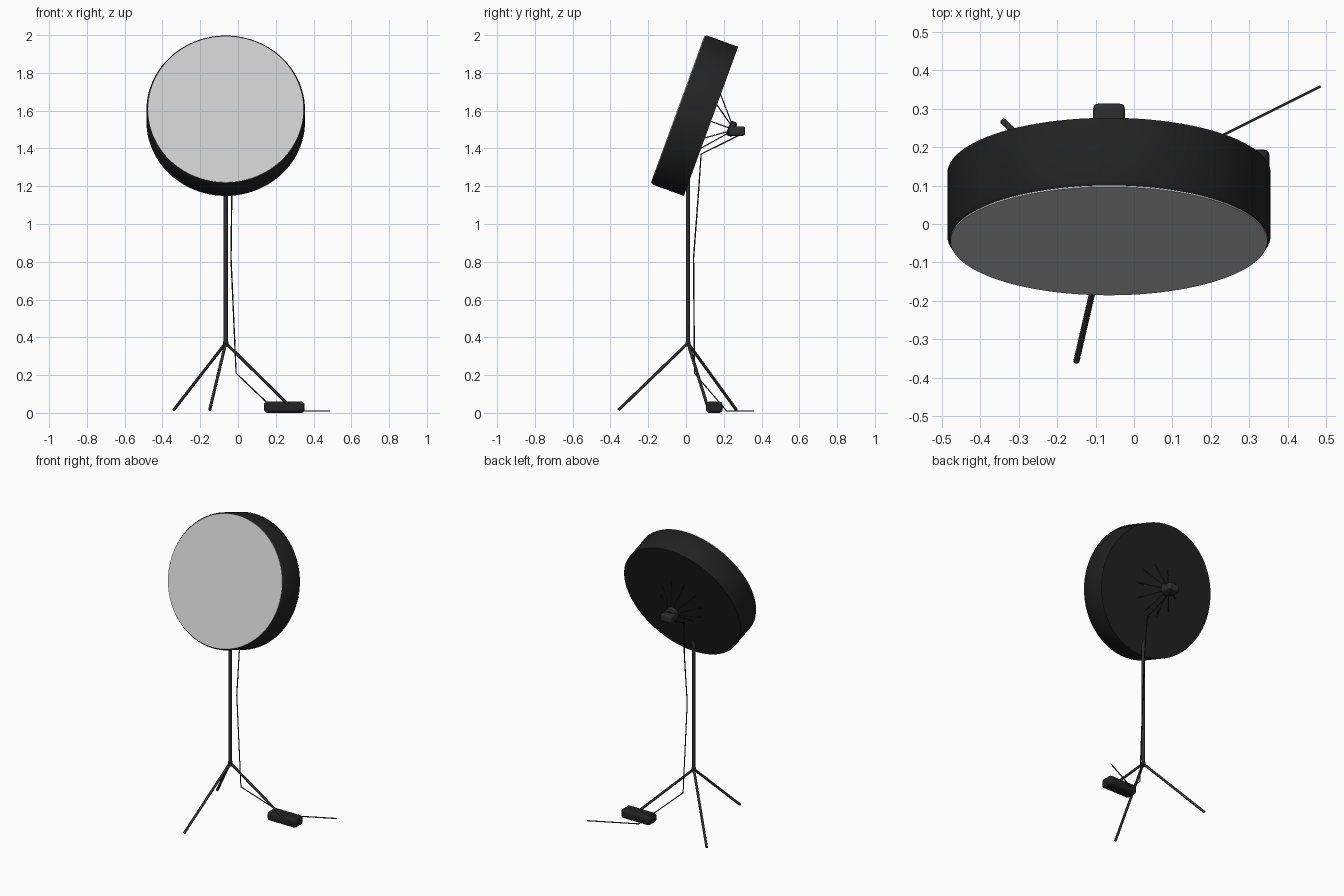
import bpy, bmesh, math
from mathutils import Vector, Matrix

if "Cube" in bpy.data.objects:
    bpy.data.objects.remove(bpy.data.objects["Cube"])

CX = -0.065                                   # stand axis
TILT = Matrix.Rotation(math.radians(-110), 4, 'X')   # local +z points out of the back
FACE = Matrix.Translation((CX, -0.0425, 1.607)) @ TILT


def material(name, c):
    m = bpy.data.materials.new(name)
    m.diffuse_color = (c, c, c * 1.04, 1)
    m.use_nodes = True
    m.node_tree.nodes["Principled BSDF"].inputs["Base Color"].default_value = m.diffuse_color
    return m


BLACK = material("black_fabric", 0.016)
METAL = material("dark_metal", 0.027)
WHITE = material("diffuser_cloth", 0.75)


def finish(ob, mat, smooth=True):
    ob.data.materials.append(mat)
    if smooth:
        bpy.ops.object.select_all(action='DESELECT')
        ob.select_set(True)
        bpy.context.view_layer.objects.active = ob
        bpy.ops.object.shade_smooth_by_angle(angle=math.radians(35))
    return ob


def lathe(name, profile, matrix, mat, n=64):
    """Spin (radius, height) points about local z."""
    bm = bmesh.new()
    vs = [bm.verts.new((r, 0, z)) for r, z in profile]
    es = [bm.edges.new(p) for p in zip(vs, vs[1:])]
    bmesh.ops.spin(bm, geom=vs + es, axis=(0, 0, 1), cent=(0, 0, 0),
                   angle=2 * math.pi, steps=n)
    bmesh.ops.remove_doubles(bm, verts=bm.verts, dist=1e-5)
    bmesh.ops.recalc_face_normals(bm, faces=bm.faces)
    me = bpy.data.meshes.new(name)
    bm.to_mesh(me)
    bm.free()
    ob = bpy.data.objects.new(name, me)
    bpy.context.collection.objects.link(ob)
    ob.matrix_world = matrix
    return finish(ob, mat)


def rod(name, a, b, r, mat, n=12):
    a, b = Vector(a), Vector(b)
    d = b - a
    m = Matrix.Translation(a) @ d.to_track_quat('Z', 'Y').to_matrix().to_4x4()
    return lathe(name, [(0, 0), (r, 0), (r, d.length), (0, d.length)], m, mat, n)


def rounded_box(name, loc, size, bevel, mat):
    bpy.ops.mesh.primitive_cube_add(size=1, location=loc)
    ob = bpy.context.object
    ob.name = name
    ob.scale = size
    bpy.ops.object.transform_apply(location=False, rotation=False, scale=True)
    mod = ob.modifiers.new("bevel", 'BEVEL')
    mod.width, mod.segments = bevel, 3
    return finish(ob, mat)


# Round softbox shell and its front diffuser
lathe("softbox_shell", [(0, 0.002), (0.413, 0.002), (0.42, 0.012), (0.42, 0.186), (0, 0.186)],
      FACE, BLACK, 96)
lathe("front_diffuser", [(0, -0.002), (0.412, -0.002), (0.412, 0.004), (0, 0.004)],
      FACE, WHITE, 96)

# Mounting ring, lamp body and spokes behind the softbox
lathe("mounting_ring", [(0, 0.283), (0.028, 0.283), (0.041, 0.29), (0.041, 0.312),
                        (0.032, 0.322), (0, 0.322)], FACE, METAL, 32)
rounded_box("lamp_body", (CX, 0.27, 1.492), (0.082, 0.085, 0.05), 0.012, METAL)
for i in range(10):
    a = math.radians(36 * i)
    u = Vector((math.cos(a), math.sin(a), 0))
    rod("spoke_%d" % (i + 1), FACE @ (u * 0.03 + Vector((0, 0, 0.292))),
        FACE @ (u * 0.165 + Vector((0, 0, 0.18))), 0.003, METAL, 8)

# Tripod stand
APEX = Vector((CX, 0.01, 0.37))
rod("stand_pole", (CX, 0.01, 0.355), (CX, 0.01, 1.32), 0.011, METAL, 20)
rod("leg_collar", (CX, 0.01, 0.352), (CX, 0.01, 0.378), 0.0135, METAL, 20)
for i, deg in enumerate((17, 137, 257)):
    a = math.radians(deg)
    foot = Vector((CX + 0.377 * math.cos(a), 0.01 + 0.377 * math.sin(a), 0.015))
    rod("tripod_leg_%d" % (i + 1), APEX, foot, 0.008, METAL, 14)

# Ballast box on the floor
rounded_box("floor_weight", (0.245, 0.15, 0.03), (0.215, 0.088, 0.06), 0.017, BLACK)

# Power cable from the lamp down to the floor
cu = bpy.data.curves.new("power_cable", 'CURVE')
cu.dimensions = '3D'
cu.bevel_depth, cu.bevel_resolution, cu.use_fill_caps = 0.0035, 2, True
path = [(CX, 0.285, 1.472), (-0.04, 0.08, 1.37), (-0.033, 0.065, 1.15),
        (-0.037, 0.04, 0.82), (-0.01, 0.045, 0.21), (0.2, 0.215, 0.01), (0.485, 0.358, 0.01)]
sp = cu.splines.new('POLY')
sp.points.add(len(path) - 1)
for p, c in zip(sp.points, path):
    p.co = (*c, 1)
cable = bpy.data.objects.new("power_cable", cu)
bpy.context.collection.objects.link(cable)
finish(cable, BLACK, smooth=False)
